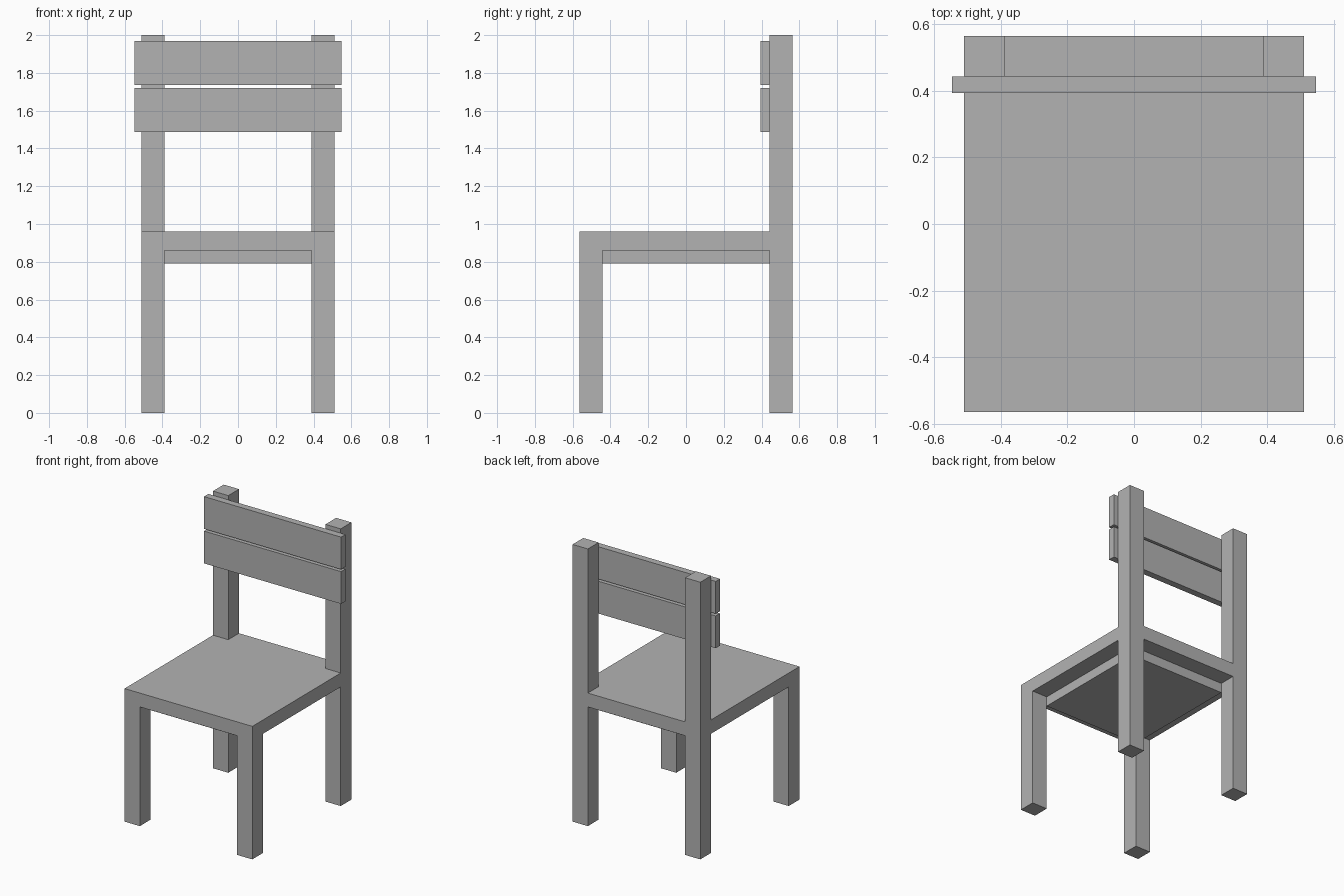
import bpy
import bmesh

cube = bpy.data.objects.get("Cube")
if cube:
    bpy.data.objects.remove(cube, do_unlink=True)

# Overall half width, half depth and post thickness
W, D, T = 0.51, 0.565, 0.122
IN_X, IN_Y = W - T, D - T
SEAT_BOTTOM, SEAT_TOP = 0.86, 0.96

grey = bpy.data.materials.new("plain grey")
grey.use_nodes = True
grey.diffuse_color = (0.45, 0.45, 0.45, 1)
grey.node_tree.nodes["Principled BSDF"].inputs["Base Color"].default_value = grey.diffuse_color


def prism(name, outline, z0, z1):
    """Extrude a flat outline from z0 up to z1."""
    bm = bmesh.new()
    base = bm.faces.new([bm.verts.new((x, y, z0)) for x, y in outline])
    top = bmesh.ops.extrude_face_region(bm, geom=[base], use_keep_orig=True)["geom"]
    verts = [v for v in top if isinstance(v, bmesh.types.BMVert)]
    bmesh.ops.translate(bm, vec=(0, 0, z1 - z0), verts=verts)
    bmesh.ops.recalc_face_normals(bm, faces=bm.faces)
    mesh = bpy.data.meshes.new(name)
    bm.to_mesh(mesh)
    bm.free()
    mesh.materials.append(grey)
    obj = bpy.data.objects.new(name, mesh)
    bpy.context.collection.objects.link(obj)
    return obj


def block(name, x0, x1, y0, y1, z0, z1):
    return prism(name, [(x0, y0), (x1, y0), (x1, y1), (x0, y1)], z0, z1)


# Legs; the back pair rises into the backrest posts
for side, x0 in (("right", -W), ("left", IN_X)):
    block(f"front_leg_{side}", x0, x0 + T, -D, -IN_Y, 0, SEAT_BOTTOM)
    block(f"back_post_{side}", x0, x0 + T, IN_Y, D, 0, 2)

# Seat slab, notched around the back posts
half = [(W, -D), (W, IN_Y), (IN_X, IN_Y), (IN_X, D)]
prism("seat", half + [(-x, y) for x, y in reversed(half)], SEAT_BOTTOM, SEAT_TOP)

# Thicker core under the seat, between the legs
block("seat_underside", -IN_X, IN_X, -IN_Y, IN_Y, 0.79, SEAT_BOTTOM)

# Backrest slats on the front of the posts
for name, z in (("lower_slat", 1.487), ("upper_slat", 1.736)):
    block(name, -0.547, 0.547, 0.394, IN_Y, z, z + 0.233)
